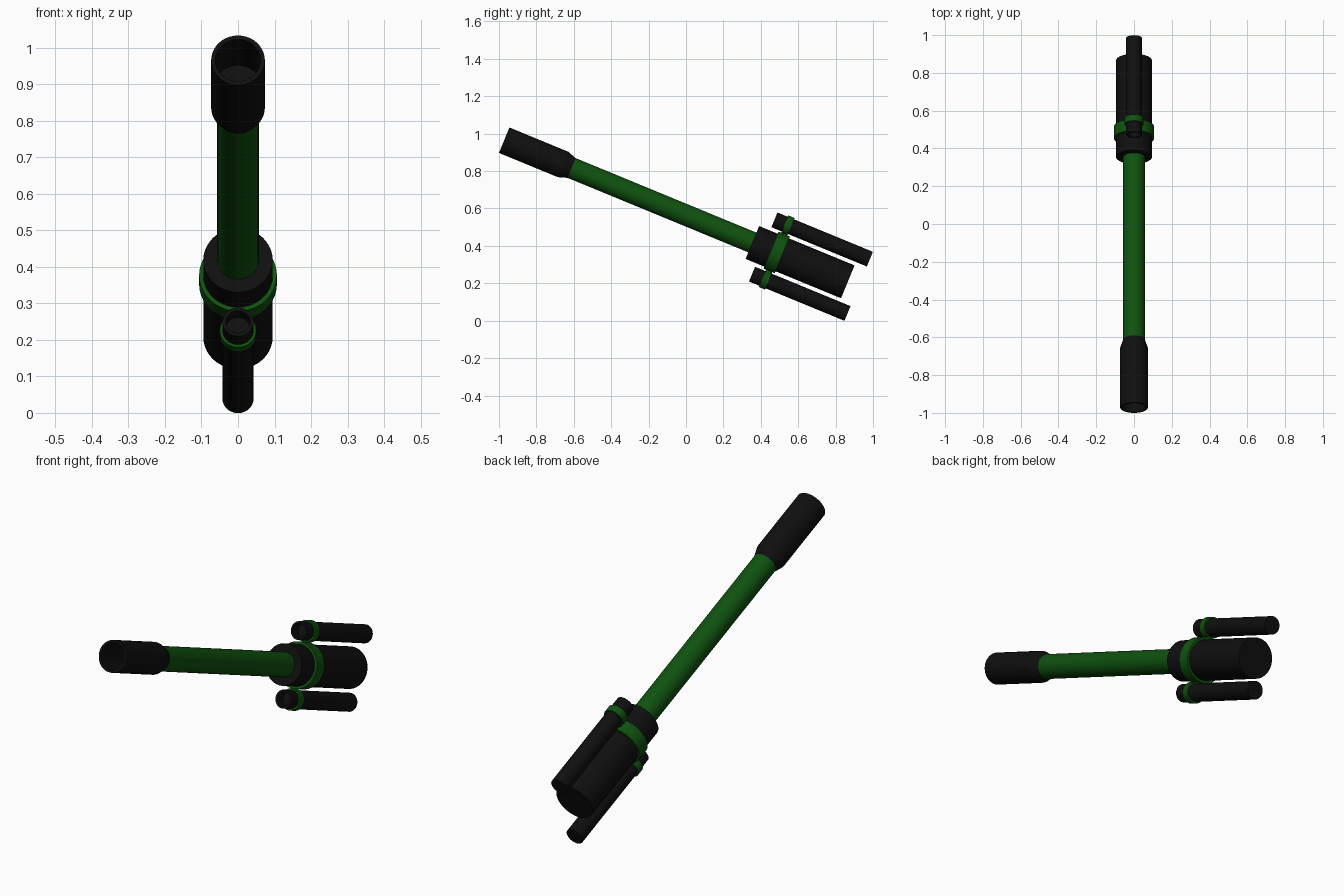
import bpy, bmesh, math
from mathutils import Vector

if "Cube" in bpy.data.objects:
    bpy.data.objects.remove(bpy.data.objects["Cube"])

TILT = math.radians(22.4)
AXIS = Vector((0, math.cos(TILT), -math.sin(TILT)))   # along the barrel, front to back
UP = Vector((0, math.sin(TILT), math.cos(TILT)))      # across the barrel, upwards
MUZZLE = Vector((0, -0.972, 0.965))                   # centre of the front end


def material(name, rgb):
    m = bpy.data.materials.new(name)
    m.diffuse_color = (*rgb, 1)
    m.use_nodes = True
    m.node_tree.nodes["Principled BSDF"].inputs["Base Color"].default_value = m.diffuse_color
    return m


BLACK = material("black", (0.0048, 0.0048, 0.0048))
GREEN = material("green", (0.0048, 0.085, 0.0048))


def lathe(name, profile, mat, offset=0.0, sides=40):
    """Revolve (radius, distance along axis) points round the barrel axis."""
    bm = bmesh.new()
    rings = []
    for r, s in profile:
        if r == 0:
            rings.append([bm.verts.new((0, 0, s))] * sides)
        else:
            rings.append([bm.verts.new((r * math.cos(2 * math.pi * i / sides),
                                        r * math.sin(2 * math.pi * i / sides), s))
                          for i in range(sides)])
    for a, b in zip(rings, rings[1:]):
        for i in range(sides):
            j = (i + 1) % sides
            bm.faces.new(list(dict.fromkeys((a[i], a[j], b[j], b[i]))))
    bmesh.ops.recalc_face_normals(bm, faces=bm.faces)
    mesh = bpy.data.meshes.new(name)
    bm.to_mesh(mesh)
    bm.free()
    mesh.materials.append(mat)
    ob = bpy.data.objects.new(name, mesh)
    ob.location = MUZZLE + UP * offset
    ob.rotation_euler = (-math.pi / 2 - TILT, 0, 0)
    bpy.context.collection.objects.link(ob)
    bpy.ops.object.select_all(action='DESELECT')
    ob.select_set(True)
    bpy.context.view_layer.objects.active = ob
    bpy.ops.object.shade_smooth_by_angle(angle=math.radians(14))


def band(name, radius, start, end, offset=0.0):
    lathe(name, [(0, start), (radius, start), (radius, end), (0, end)], GREEN, offset)


# Hollow muzzle sleeve with tapered rear
lathe("muzzle_sleeve", [(0, 0.185), (0.062, 0.185), (0.062, 0), (0.0735, 0),
                        (0.0735, 0.34), (0.057, 0.39), (0, 0.39)], BLACK)

# Long green barrel
band("barrel", 0.057, 0.385, 1.45)

# Thick rear body and its collar
lathe("rear_body", [(0, 1.435), (0.095, 1.435), (0.095, 1.987), (0, 1.987)], BLACK)
lathe("rear_collar", [(0.09, 1.543), (0.1065, 1.543), (0.1065, 1.608),
                      (0.09, 1.608), (0.09, 1.543)], GREEN)

# Side cylinders above and below, each with a small clamp band touching the collar
for side, off in (("upper", 0.157), ("lower", -0.157)):
    lathe(side + "_cylinder", [(0, 1.545), (0.033, 1.545), (0.033, 1.498), (0.0425, 1.498),
                               (0.0425, 2.05), (0, 2.05)], BLACK, off)
    lathe(side + "_clamp", [(0.038, 1.558), (0.05, 1.558), (0.05, 1.594),
                            (0.038, 1.594), (0.038, 1.558)], GREEN, off)
